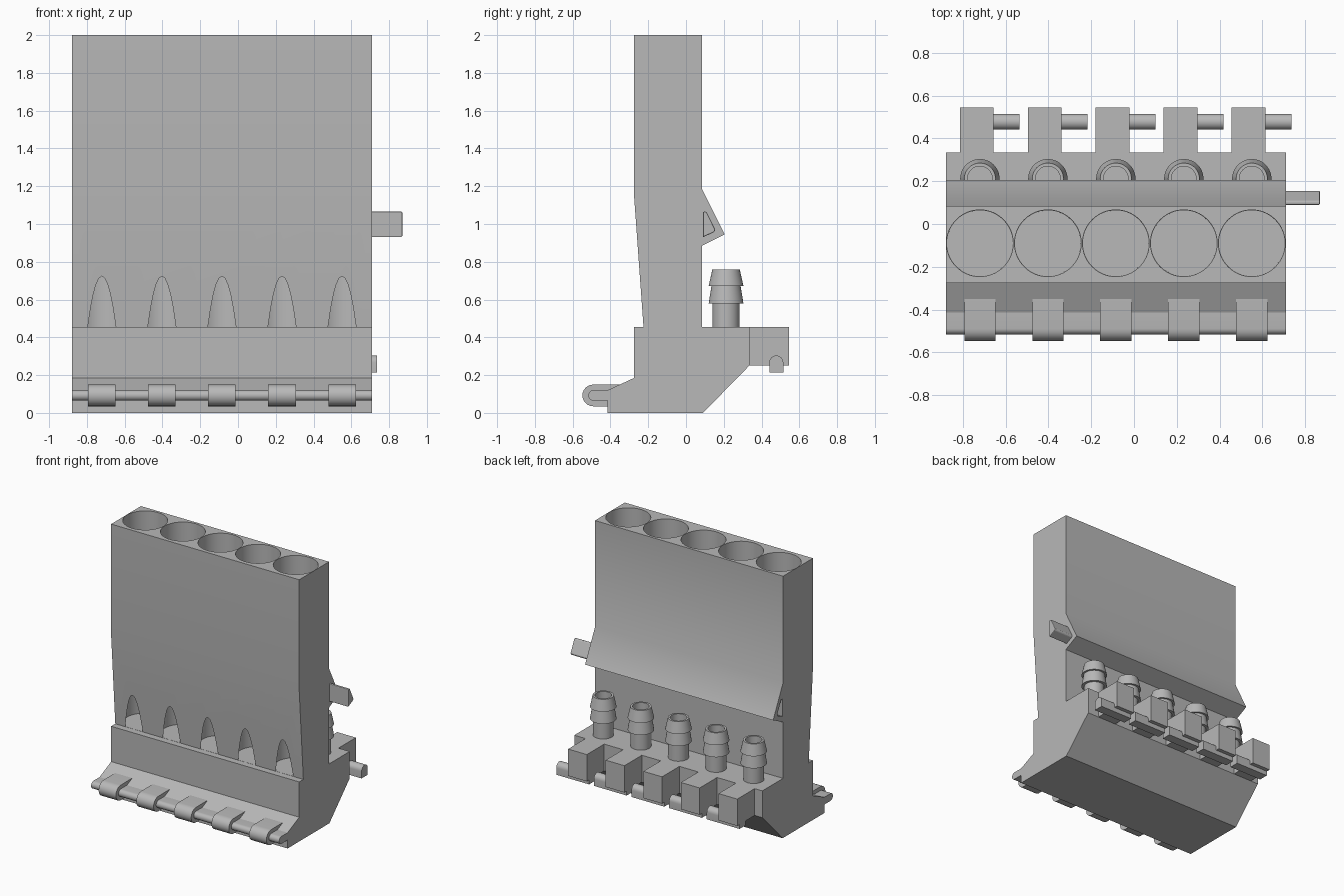
import bpy, bmesh, math

if "Cube" in bpy.data.objects:
    bpy.data.objects.remove(bpy.data.objects["Cube"], do_unlink=True)

grey = bpy.data.materials.new("plain grey")
grey.use_nodes = True
colour = (0.48, 0.48, 0.48, 1)
grey.diffuse_color = colour
grey.node_tree.nodes["Principled BSDF"].inputs["Base Color"].default_value = colour

X0, X1 = -0.88, 0.71
PITCH = (X1 - X0) / 5
CENTRES = [X0 + PITCH * (i + 0.5) for i in range(5)]


def finish(name, bm):
    bmesh.ops.recalc_face_normals(bm, faces=bm.faces[:])
    mesh = bpy.data.meshes.new(name)
    bm.to_mesh(mesh)
    bm.free()
    mesh.materials.append(grey)
    ob = bpy.data.objects.new(name, mesh)
    bpy.context.collection.objects.link(ob)
    return ob


def activate(ob):
    bpy.ops.object.select_all(action='DESELECT')
    ob.select_set(True)
    bpy.context.view_layer.objects.active = ob


def smooth(ob):
    activate(ob)
    bpy.ops.object.shade_smooth_by_angle(angle=math.radians(30))


def extrude(name, profile, xa, xb):
    """Sweep a (y, z) outline along x."""
    bm = bmesh.new()
    face = bm.faces.new([bm.verts.new((xa, y, z)) for y, z in profile])
    moved = bmesh.ops.extrude_face_region(bm, geom=[face])
    new = [v for v in moved["geom"] if isinstance(v, bmesh.types.BMVert)]
    bmesh.ops.translate(bm, verts=new, vec=(xb - xa, 0, 0))
    return finish(name, bm)


def lathe(name, profile, x, y, closed, segs=48):
    """Spin an (r, z) outline about a vertical axis."""
    bm = bmesh.new()
    rings = [[bm.verts.new((x + r * math.cos(math.tau * k / segs),
                            y + r * math.sin(math.tau * k / segs), z))
              for k in range(segs)] for r, z in profile]
    pairs = list(zip(rings, rings[1:]))
    if closed:
        pairs.append((rings[-1], rings[0]))
    else:
        bm.faces.new(rings[0])
        bm.faces.new(rings[-1])
    for a, b in pairs:
        for k in range(segs):
            n = (k + 1) % segs
            bm.faces.new((a[k], a[n], b[n], b[k]))
    return finish(name, bm)


def arc(cy, cz, r, start, end, steps=12):
    return [(cy + r * math.cos(math.radians(start + (end - start) * i / steps)),
             cz + r * math.sin(math.radians(start + (end - start) * i / steps)))
            for i in range(steps + 1)]


def cut(target, cutter):
    cutter.hide_render = True
    mod = target.modifiers.new("cut", 'BOOLEAN')
    mod.operation = 'DIFFERENCE'
    mod.solver = 'EXACT'
    mod.object = cutter
    activate(target)
    bpy.ops.object.modifier_apply(modifier=mod.name)
    bpy.data.objects.remove(cutter, do_unlink=True)


# Main housing with tapered front wall, rear ridge and angled foot
body = extrude("housing", [
    (-0.275, 2), (0.085, 2), (0.085, 1.185), (0.205, 0.945), (0.085, 0.885),
    (0.085, 0.455), (0.335, 0.455), (0.335, 0.25), (0.09, 0), (-0.415, 0),
    (-0.415, 0.12), (-0.275, 0.185), (-0.275, 0.455), (-0.225, 0.455),
    (-0.275, 1.15)], X0, X1)

# Wells that break through the tapered front wall
for x in CENTRES:
    cut(body, lathe("well_cutter", [(0.154, 0.456), (0.156, 2.1)], x, -0.09, False, 64))

# Side locating key and its matching socket
key = [(0.09, 1.065), (0.108, 1.065), (0.155, 0.97), (0.15, 0.958), (0.09, 0.93)]
cut(body, extrude("socket_cutter", key, X0 - 0.05, X0 + 0.17))
smooth(body)
side_key = extrude("side_key", key, X1 - 0.01, X1 + 0.16)
bevel = side_key.modifiers.new("soft edges", 'BEVEL')
bevel.width = 0.005
bevel.segments = 2

# Rounded front lip along the whole foot
smooth(extrude("front_lip", [(-0.40, 0.12)] + arc(-0.489, 0.0925, 0.028, 90, 270)
               + [(-0.40, 0.0645)], X0, X1))

# Repeated fittings for each well
clip = [(-0.30, 0.15)] + arc(-0.491, 0.0925, 0.0575, 90, 270) + [(-0.40, 0.035)]
peg = [(0.441, 0.215)] + arc(0.478, 0.267, 0.037, 180, 0) + [(0.515, 0.215)]
barb = [(0.072, 0.44), (0.072, 0.58), (0.092, 0.58), (0.077, 0.672),
        (0.092, 0.672), (0.073, 0.758), (0.058, 0.758), (0.058, 0.44)]
block = [(0.32, 0.25), (0.545, 0.25), (0.545, 0.455), (0.32, 0.455)]

for i, x in enumerate(CENTRES, 1):
    smooth(extrude(f"front_clip_{i}", clip, x - 0.073, x + 0.073))
    smooth(lathe(f"hose_barb_{i}", barb, x, 0.212, True))
    extrude(f"rear_block_{i}", block, x - 0.094, x + 0.064)
    smooth(extrude(f"rear_peg_{i}", peg, x - 0.092, x + 0.185))
